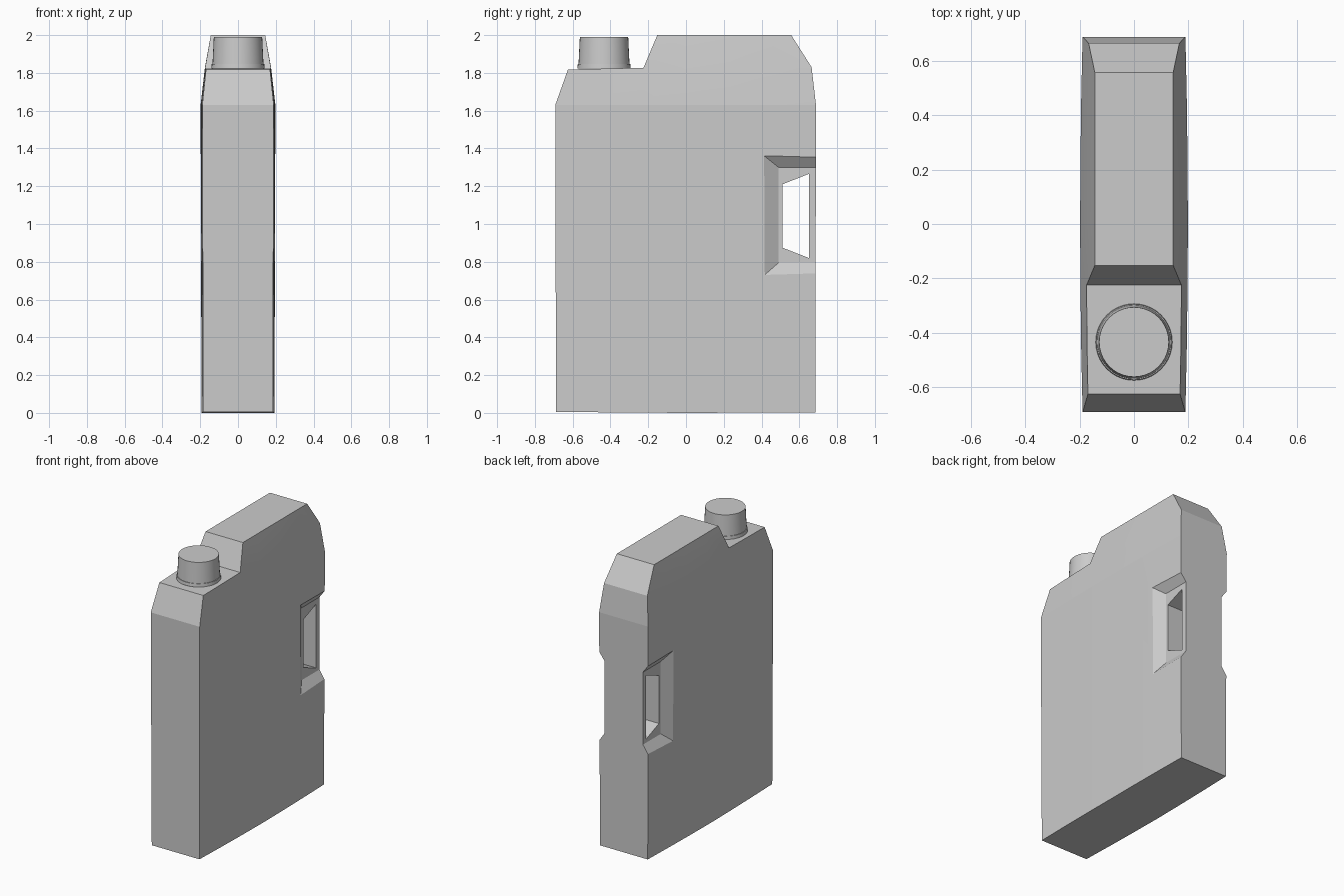
import bpy, bmesh
from mathutils import Vector

if "Cube" in bpy.data.objects:
    bpy.data.objects.remove(bpy.data.objects["Cube"])


def mesh_object(name, bm):
    bmesh.ops.recalc_face_normals(bm, faces=bm.faces)
    me = bpy.data.meshes.new(name)
    bm.to_mesh(me)
    bm.free()
    ob = bpy.data.objects.new(name, me)
    bpy.context.collection.objects.link(ob)
    return ob


def loft(bm, rings):
    """Closed solid through rings of equal point count."""
    loops = [[bm.verts.new(p) for p in r] for r in rings]
    for a, b in zip(loops, loops[1:]):
        for i in range(len(a)):
            j = (i + 1) % len(a)
            bm.faces.new((a[i], a[j], b[j], b[i]))
    bm.faces.new(loops[0])
    bm.faces.new(loops[-1])


def select_only(ob):
    bpy.ops.object.select_all(action='DESELECT')
    ob.select_set(True)
    bpy.context.view_layer.objects.active = ob


def half_width(y, z):
    """Body half width: tapered shoulders plus a slight bulge of the sides."""
    table = [(0, .184), (1.63, .189), (1.825, .167), (2.0, .144)]
    w = table[-1][1]
    for (z0, w0), (z1, w1) in zip(table, table[1:]):
        if z <= z1:
            w = w0 + (w1 - w0) * (z - z0) / (z1 - z0)
            break
    fade = min(1, max(0, (2.0 - z) / .18))
    return w + .009 * fade * (1 - (y / .69) ** 2)


# Body: side profile given width, then bulged
profile = [(-.688, .005), (0, 0), (.685, .003), (.688, 1.63), (.665, 1.83), (.557, 2.0),
           (-.152, 2.0), (-.225, 1.827), (-.625, 1.818), (-.692, 1.63)]
bm = bmesh.new()
loft(bm, [[(s, y, z) for y, z in profile] for s in (-.19, .19)])
cuts = [((0, 0, z), (0, 0, 1)) for z in (1.63, 1.825)]
cuts += [((0, y, 0), (0, 1, 0)) for y in (-.46, -.225, 0, .23, .46)]
for co, no in cuts:
    bmesh.ops.bisect_plane(bm, geom=bm.verts[:] + bm.edges[:] + bm.faces[:],
                           plane_co=co, plane_no=no, dist=.003)
for v in bm.verts:
    v.co.x = half_width(v.co.y, v.co.z) * (1 if v.co.x > 0 else -1)
body = mesh_object("canister_body", bm)

# Cutters: sloped grip recess on each side and the hand opening
cutters = []
for s in (-1, 1):
    bm = bmesh.new()
    rings = []
    for x, t in ((.148, 0), (.238, 2)):
        y0, z0, z1 = .49 - .075 * t, .795 - .066 * t, 1.30 + .06 * t
        rings.append([(s * x, y0, z0), (s * x, .9, z0), (s * x, .9, z1), (s * x, y0, z1)])
    loft(bm, rings)
    cutters.append(mesh_object("grip_recess_cutter", bm))
bm = bmesh.new()
hole = [(.51, .875), (.65, .82), (.65, 1.265), (.51, 1.21)]
loft(bm, [[(x, y, z) for y, z in hole] for x in (-.4, .4)])
cutters.append(mesh_object("hand_opening_cutter", bm))

for c in cutters:
    c.hide_render = True
    mod = body.modifiers.new("cut", 'BOOLEAN')
    mod.operation = 'DIFFERENCE'
    mod.solver = 'EXACT'
    mod.object = c
    select_only(body)
    bpy.ops.object.modifier_apply(modifier=mod.name)
for c in cutters:
    bpy.data.objects.remove(c)
select_only(body)
bpy.ops.object.shade_smooth_by_angle(angle=.09)

# Screw cap and its flange ring
for name, r0, r1, z0, z1 in (("cap_ring", .141, .139, 1.824, 1.846),
                             ("screw_cap", .135, .128, 1.846, 1.99)):
    bm = bmesh.new()
    bmesh.ops.create_cone(bm, cap_ends=True, segments=40, radius1=r0, radius2=r1, depth=z1 - z0)
    bmesh.ops.translate(bm, verts=bm.verts, vec=Vector((0, -.434, (z0 + z1) / 2)))
    cap = mesh_object(name, bm)
    select_only(cap)
    bpy.ops.object.shade_smooth_by_angle(angle=.6)
